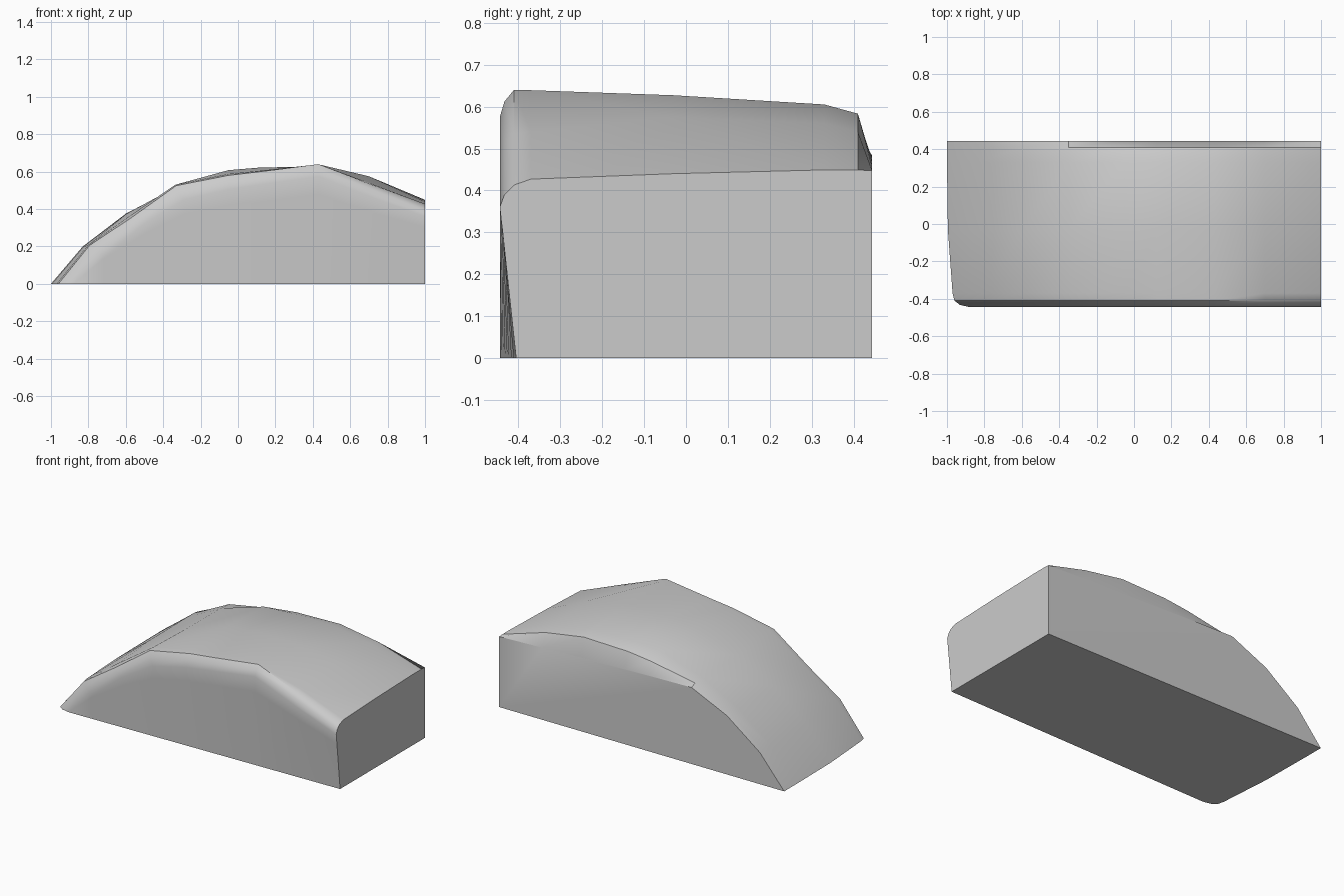
import bpy
import bmesh
import math

default_cube = bpy.data.objects.get("Cube")
if default_cube:
    bpy.data.objects.remove(default_cube, do_unlink=True)


def make_material(name, colour):
    material = bpy.data.materials.new(name)
    material.use_nodes = True
    material.diffuse_color = colour
    material.node_tree.nodes["Principled BSDF"].inputs["Base Color"].default_value = colour
    return material


# Shared stations along the length, and how strongly each is pulled in at the rounded nose
STATIONS = [-1, -.83, -.6, -.35, -.05, .12, .43, .7, 1]
NOSE_PULL = [1, .9, .8, .5, 0, 0, 0, 0, 0]

# Lengthwise profiles from front to back: depth, nose inset, heights at the stations
PROFILES = [
    (-.444, .12, [0, .16, .32, .45, .505, .53, .575, .47, .36]),
    (-.433, .07, [0, .185, .34, .495, .55, .57, .612, .51, .39]),
    (-.41, .04, [0, .205, .355, .525, .58, .6, .64, .535, .413]),
    (-.37, .03, [0, .205, .365, .53, .588, .605, .639, .54, .427]),
    (-.03, .005, [0, .2, .375, .51, .608, .622, .627, .575, .44]),
    (.33, 0, [0, .2, .375, .505, .595, .605, .605, .56, .449]),
    (.41, 0, [0, .2, .375, .5, .555, .575, .583, .54, .449]),
    (.444, 0, [0, .2, .372, .485, .48, .475, .467, .457, .447]),
]
DEPTH = .444


def profile_points(depth, inset, heights):
    return [(x + inset * pull, depth, z)
            for x, pull, z in zip(STATIONS, NOSE_PULL, heights)]


rows = [profile_points(*profile) for profile in PROFILES]

# Front wall: nearly upright below the rounded edge, tucked in at the foot of the flat end
front_edge = rows[0]
nose_x = front_edge[0][0]
lower_wall, foot = [], []
for x, y, z in front_edge:
    along = (x - nose_x) / (1 - nose_x)
    lower_wall.append((x, y + .007 * along, z * .83))
    foot.append((x, y + .039 * along, 0))
rows = [foot, lower_wall] + rows

# Skin the profiles, then close the base, the flat end and the back
bm = bmesh.new()
grid = [[bm.verts.new(point) for point in row] for row in rows]
back_corner = bm.verts.new((1, DEPTH, 0))
for near, far in zip(grid, grid[1:]):
    for i in range(len(STATIONS) - 1):
        bm.faces.new((near[i], near[i + 1], far[i + 1], far[i]))
flat_end = [row[-1] for row in grid] + [back_corner]
bm.faces.new(flat_end)
bm.faces.new(grid[-1] + [back_corner])
nose_line = [row[0] for row in grid[1:]]
bm.faces.new(grid[0] + [back_corner] + nose_line[::-1])
bmesh.ops.remove_doubles(bm, verts=bm.verts, dist=.0005)
bmesh.ops.recalc_face_normals(bm, faces=bm.faces)

mesh = bpy.data.meshes.new("curved_block")
bm.to_mesh(mesh)
bm.free()
block = bpy.data.objects.new("curved_block", mesh)
bpy.context.collection.objects.link(block)
mesh.materials.append(make_material("light_grey", (.6, .6, .6, 1)))

# Smooth the rounded top while the flat ends stay crisp
bpy.ops.object.select_all(action="DESELECT")
block.select_set(True)
bpy.context.view_layer.objects.active = block
bpy.ops.object.shade_smooth_by_angle(angle=math.radians(35))
